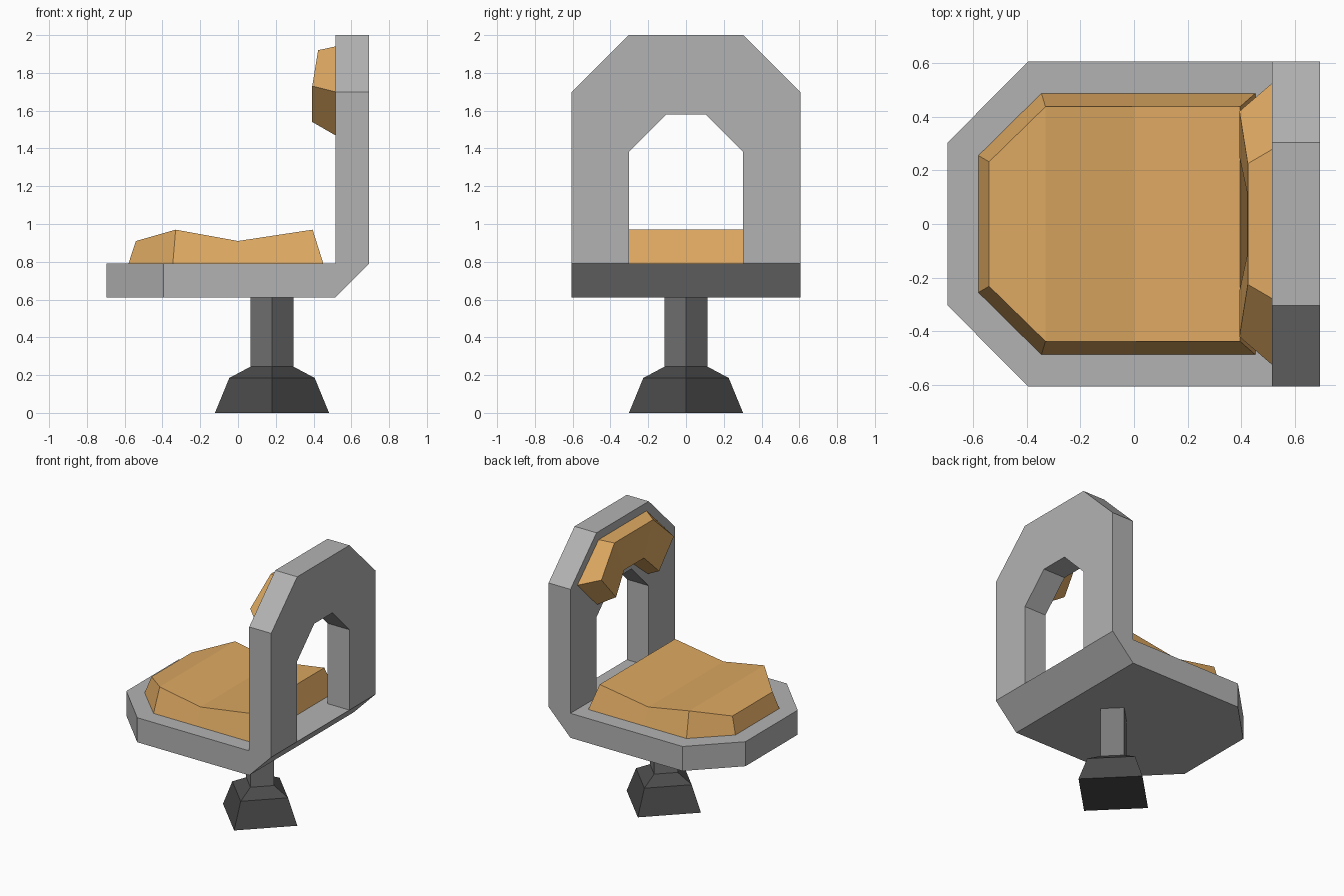
import bpy, bmesh

if "Cube" in bpy.data.objects:
    bpy.data.objects.remove(bpy.data.objects["Cube"])


def material(name, colour):
    m = bpy.data.materials.new(name)
    m.diffuse_color = (*colour, 1)
    m.use_nodes = True
    m.node_tree.nodes["Principled BSDF"].inputs["Base Color"].default_value = m.diffuse_color
    return m


SHELL = material("light grey shell", (0.45, 0.45, 0.45))
COLUMN = material("mid grey metal", (0.19, 0.19, 0.19))
BASE = material("dark grey metal", (0.07, 0.07, 0.07))
FABRIC = material("tan fabric", (0.72, 0.39, 0.12))


def mirrored(half):
    """Close an outline of points by reflecting it in y = 0."""
    return half + [(x, -y, z) for x, y, z in reversed(half)]


def loft(name, rings, mat, caps=(True, True)):
    """Join rings of equal length with side faces and cap the ends."""
    bm = bmesh.new()
    vs = [[bm.verts.new(p) for p in ring] for ring in rings]
    n = len(rings[0])
    for a, b in zip(vs, vs[1:]):
        for i in range(n):
            j = (i + 1) % n
            bm.faces.new((a[i], a[j], b[j], b[i]))
    if caps[0]:
        bm.faces.new(vs[0][::-1])
    if caps[1]:
        bm.faces.new(vs[-1])
    bmesh.ops.recalc_face_normals(bm, faces=bm.faces[:])
    me = bpy.data.meshes.new(name)
    bm.to_mesh(me)
    bm.free()
    me.materials.append(mat)
    ob = bpy.data.objects.new(name, me)
    bpy.context.collection.objects.link(ob)
    return ob


# Seat slab with clipped front corners and a slanted rear underside
def slab_ring(rear, z):
    return mirrored([(-0.695, 0.303, z), (-0.395, 0.605, z), (rear, 0.605, z)])


loft("seat_shell", [slab_ring(0.515, 0.61), slab_ring(0.693, 0.79)], SHELL)

# Backrest arch: outer outline up one side, inner opening on the way back
outer = [(0.605, 0.79), (0.605, 1.70), (0.303, 2.0)]
inner = [(0.105, 1.58), (0.303, 1.38), (0.303, 0.79)]
arch = (outer + [(-y, z) for y, z in reversed(outer)]
        + [(-y, z) for y, z in reversed(inner)] + inner)
loft("backrest", [[(x, y, z) for y, z in arch] for x in (0.515, 0.693)], SHELL)

# Four-sided pedestal, turned so its edges face front and side
def diamond(r, z):
    cx = 0.18
    return [(cx + r, 0, z), (cx, r, z), (cx - r, 0, z), (cx, -r, z)]


loft("pedestal_column", [diamond(0.113, 0.24), diamond(0.113, 0.62)], COLUMN)
loft("pedestal_base", [diamond(0.302, 0), diamond(0.226, 0.185),
                       diamond(0.113, 0.245)], BASE)

# Seat cushion: stations along x as (bottom x, bottom y, top x, top y, top z)
stations = [(-0.58, 0.255, -0.54, 0.232, 0.91), (-0.345, 0.487, -0.33, 0.437, 0.97),
            (0.0, 0.487, 0.0, 0.437, 0.91), (0.452, 0.487, 0.395, 0.437, 0.97)]
loft("seat_cushion", [[(bx, by, 0.79), (tx, ty, tz), (tx, -ty, tz), (bx, -by, 0.79)]
                      for bx, by, tx, ty, tz in stations], FABRIC)

# Head cushion: an arched pad swept from one end to the other
end = [(0.515, 0.525, 1.70), (0.393, 0.42, 1.73), (0.393, 0.25, 1.54), (0.515, 0.295, 1.47)]
bend = [(0.515, 0.278, 1.94), (0.424, 0.225, 1.92), (0.422, 0.115, 1.68), (0.515, 0.11, 1.62)]


def flip(ring):
    return [(x, -y, z) for x, y, z in ring]


loft("head_cushion", [end, bend, flip(bend), flip(end)], FABRIC)
